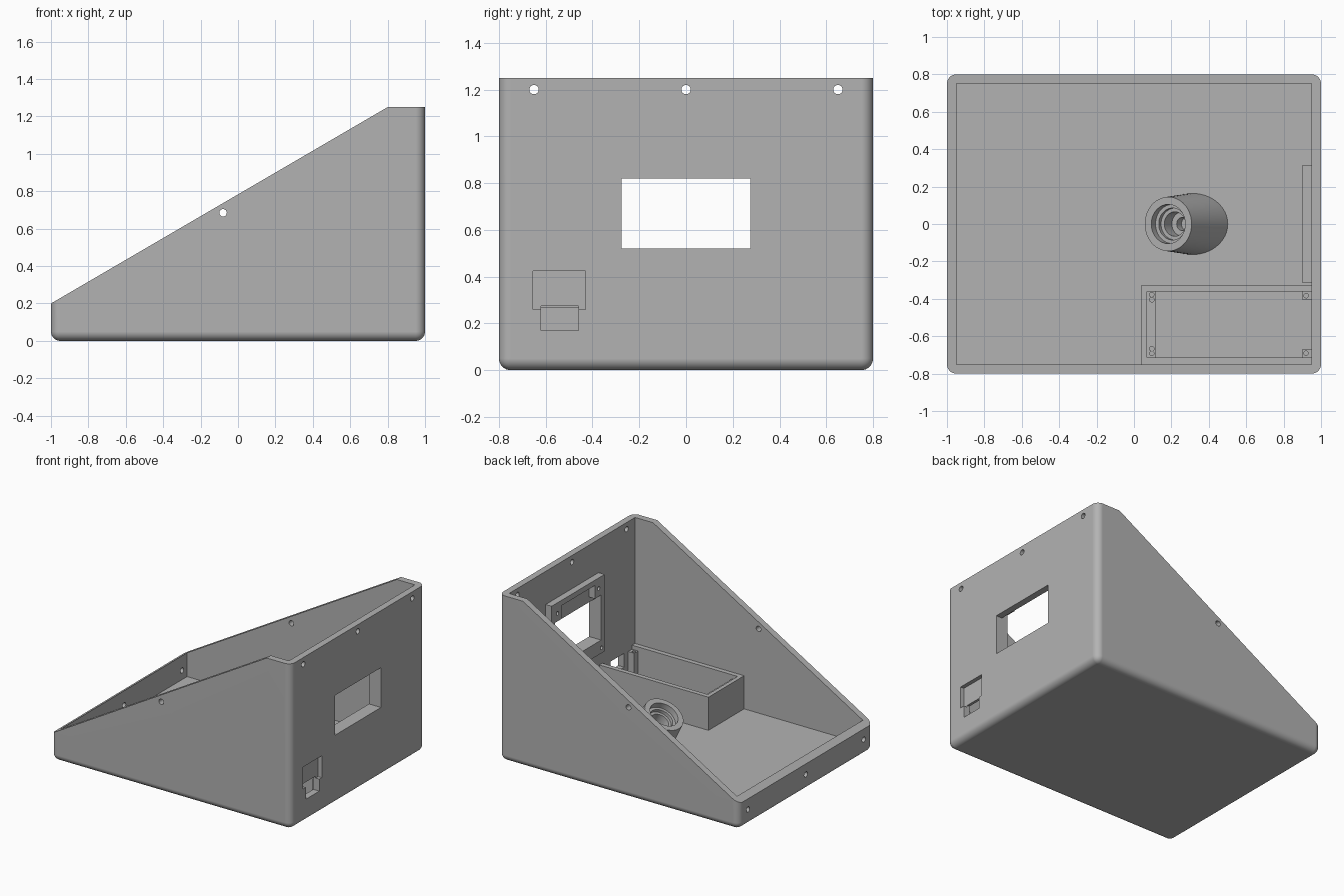
import bpy, bmesh, math
from mathutils import Vector, Matrix

if "Cube" in bpy.data.objects:
    bpy.data.objects.remove(bpy.data.objects["Cube"])

grey = bpy.data.materials.new("plain grey")
grey.use_nodes = True
colour = (0.45, 0.45, 0.45, 1)
grey.diffuse_color = colour
grey.node_tree.nodes["Principled BSDF"].inputs["Base Color"].default_value = colour


def finish(bm, name):
    bmesh.ops.recalc_face_normals(bm, faces=bm.faces)
    mesh = bpy.data.meshes.new(name)
    bm.to_mesh(mesh)
    bm.free()
    obj = bpy.data.objects.new(name, mesh)
    bpy.context.collection.objects.link(obj)
    mesh.materials.append(grey)
    return obj


def box(name, x, y, z):
    bm = bmesh.new()
    bmesh.ops.create_cube(bm, size=1)
    for v in bm.verts:
        v.co = [r[0] if c < 0 else r[1] for c, r in zip(v.co, (x, y, z))]
    return finish(bm, name)


def rod(centre, axis, radius, depth):
    bm = bmesh.new()
    turn = Vector(axis).to_track_quat('Z', 'Y').to_matrix().to_4x4()
    bmesh.ops.create_cone(bm, cap_ends=True, segments=24, radius1=radius, radius2=radius,
                          depth=depth, matrix=Matrix.Translation(centre) @ turn)
    return finish(bm, "hole_cutter")


def prism(name, profile, y):
    bm = bmesh.new()
    face = bm.faces.new([bm.verts.new((px, -y, pz)) for px, pz in profile])
    ext = bmesh.ops.extrude_face_region(bm, geom=[face])
    for v in ext["geom"]:
        if isinstance(v, bmesh.types.BMVert):
            v.co.y = y
    return bm


def select(obj):
    bpy.ops.object.select_all(action='DESELECT')
    obj.select_set(True)
    bpy.context.view_layer.objects.active = obj


def cut(obj, cutters):
    select(obj)
    for c in cutters:
        mod = obj.modifiers.new("cut", 'BOOLEAN')
        mod.operation = 'DIFFERENCE'
        mod.solver = 'EXACT'
        mod.object = c
        bpy.ops.object.modifier_apply(modifier=mod.name)
        bpy.data.objects.remove(c)


def smooth(obj):
    select(obj)
    bpy.ops.object.shade_smooth_by_angle(angle=math.radians(30))
    mod = obj.modifiers.new("normals", 'WEIGHTED_NORMAL')
    mod.keep_sharp = True


# Wedge shell: rounded outside, hollow inside, open along the sloping top
bm = prism("shell", [(-1, 0), (1, 0), (1, 1.25), (0.8, 1.25), (-1, 0.2)], 0.8)
bmesh.ops.recalc_face_normals(bm, faces=bm.faces)
rounded = []
for e in bm.edges:
    a, b = e.verts[0].co, e.verts[1].co
    upright = abs(a.x - b.x) < 0.01 and abs(a.y - b.y) < 0.01
    if upright or max(a.z, b.z) < 0.01:
        rounded.append(e)
bmesh.ops.bevel(bm, geom=rounded, offset=0.05, segments=8, profile=0.5, affect='EDGES')
shell = finish(bm, "shell")

cutters = [box("cavity", (-0.95, 0.95), (-0.75, 0.75), (0.05, 2)),
           box("screen_window", (0.85, 1.1), (-0.275, 0.275), (0.52, 0.82)),
           box("socket_recess", (0.97, 1.1), (-0.655, -0.43), (0.26, 0.425)),
           box("socket_opening", (0.9, 1.1), (-0.62, -0.46), (0.17, 0.275))]
# Lid screw holes in all four walls
for side in (-1, 0, 1):
    cutters.append(rod((1, side * 0.65, 1.2), (1, 0, 0), 0.02, 0.3))
    cutters.append(rod((-1, side * 0.69, 0.12), (1, 0, 0), 0.02, 0.3))
    if side:
        cutters.append(rod((-0.08, side * 0.8, 0.685), (0, 1, 0), 0.02, 0.3))
cut(shell, cutters)
smooth(shell)

# Screen frame behind the window, with corner tabs
frame = box("screen_frame", (0.9, 0.95), (-0.315, 0.315), (0.42, 1.0))
cut(frame, [box("opening", (0.8, 1), (-0.275, 0.275), (0.52, 0.96))]
    + [rod((0.9, s * 0.28, 0.46), (1, 0, 0), 0.014, 0.06) for s in (-1, 1)])
for name, s in (("left", 1), ("right", -1)):
    tab = box("screen_tab_" + name, (0.9, 0.95), sorted((s * 0.2, s * 0.275)), (0.86, 0.96))
    cut(tab, [rod((0.9, s * 0.245, 0.92), (1, 0, 0), 0.014, 0.06)])

# Circuit board tray: walls, screw ledge and two posts
tray = box("tray_walls", (0.04, 0.95), (-0.75, -0.325), (0.05, 0.3))
cut(tray, [box("inside", (0.07, 1), (-0.715, -0.36), (0, 1))])
ledge = box("tray_ledge", (0.07, 0.115), (-0.715, -0.36), (0.05, 0.27))
cut(ledge, [rod((0.095, y, 0.27), (0, 0, 1), 0.012, 0.12)
            for y in (-0.378, -0.405, -0.667, -0.692)])
for name, y in (("back", -0.383), ("front", -0.691)):
    post = box("tray_post_" + name, (0.9, 0.95), (y - 0.023, y + 0.023), (0.05, 0.27))
    cut(post, [rod((0.92, y, 0.27), (0, 0, 1), 0.012, 0.12)])

# Tilted knob boss with a stepped bore, trimmed at the floor
bm = bmesh.new()
profile = [(0.18, 0.45), (0.145, 0), (0.105, 0), (0.105, 0.045), (0.085, 0.045),
           (0.085, 0.07), (0.065, 0.07), (0.065, 0.15), (0.035, 0.15), (0.035, 0.2), (0, 0.2)]
points = [bm.verts.new((r, 0, -d)) for r, d in profile]
edges = [bm.edges.new(pair) for pair in zip(points, points[1:])]
bmesh.ops.spin(bm, geom=points + edges, axis=(0, 0, 1), cent=(0, 0, 0),
               angle=math.tau, steps=48, use_duplicate=False)
bmesh.ops.remove_doubles(bm, verts=bm.verts, dist=0.0005)
tilt = Matrix.Rotation(-math.atan2(1.05, 1.8), 4, 'Y')
bmesh.ops.transform(bm, matrix=Matrix.Translation((0.183, 0, 0.256)) @ tilt, verts=bm.verts)
bmesh.ops.bisect_plane(bm, geom=bm.verts[:] + bm.edges[:] + bm.faces[:],
                       plane_co=(0, 0, 0.05), plane_no=(0, 0, 1), clear_inner=True)
boss = finish(bm, "knob_boss")
smooth(boss)
